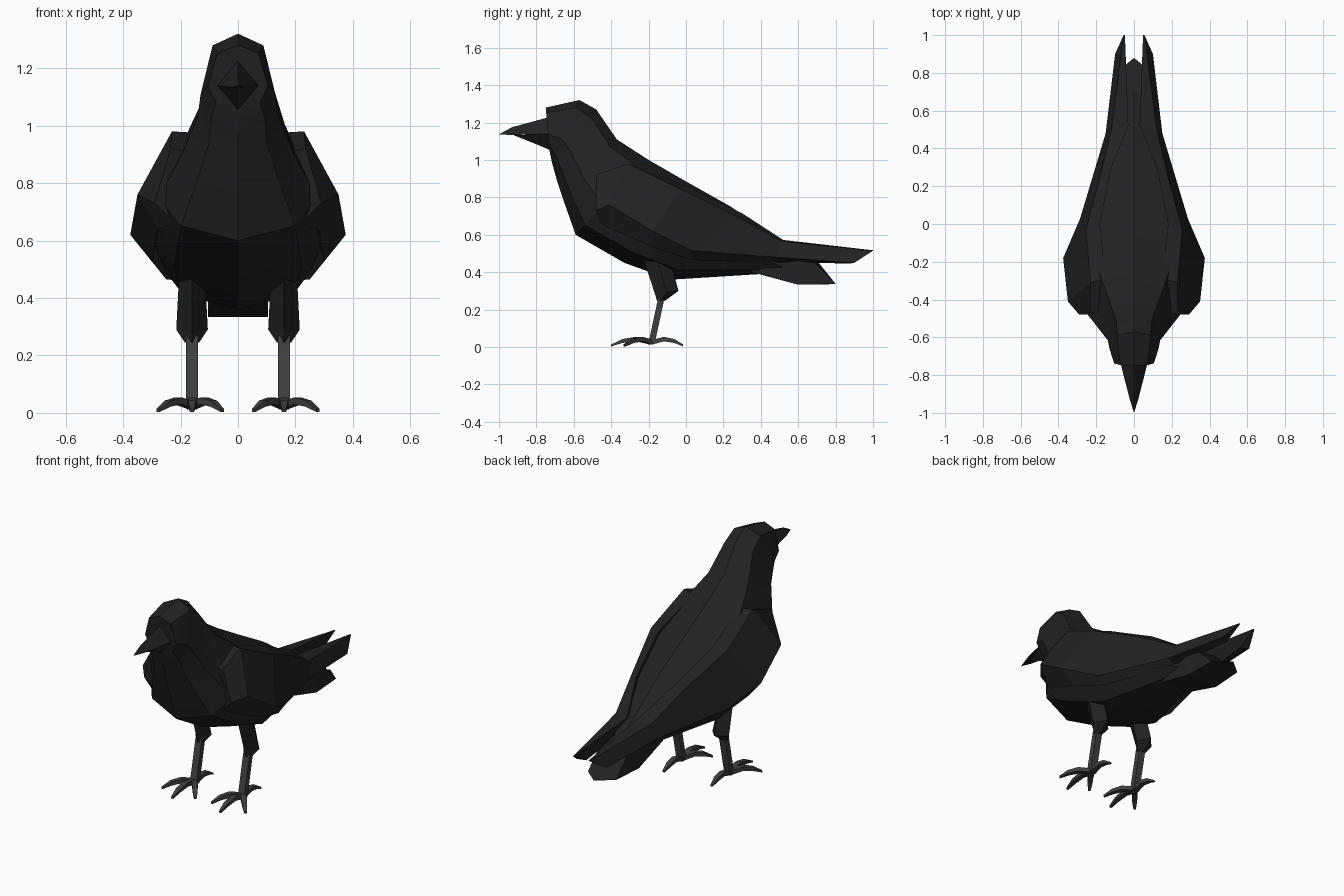
import bpy, bmesh, math
from mathutils import Vector

cube = bpy.data.objects.get("Cube")
if cube:
    bpy.data.objects.remove(cube)


def material(name, colour):
    m = bpy.data.materials.new(name)
    m.use_nodes = True
    m.diffuse_color = (*colour, 1)
    bsdf = m.node_tree.nodes["Principled BSDF"]
    bsdf.inputs["Base Color"].default_value = (*colour, 1)
    bsdf.inputs["Roughness"].default_value = 0.8
    return m


feathers = material("black feathers", (0.016, 0.016, 0.016))
skin = material("dark grey skin", (0.05, 0.05, 0.05))


def loft(name, rings, mat, side=0, smooth=False):
    """Skin a list of equal-sized rings, cap the ends; side=-1 mirrors in x."""
    bm = bmesh.new()
    s = -1 if side < 0 else 1
    rows = [[bm.verts.new((p[0] * s, p[1], p[2])) for p in r] for r in rings]
    n = len(rows[0])
    for a, b in zip(rows, rows[1:]):
        for i in range(n):
            j = (i + 1) % n
            bm.faces.new((a[i], a[j], b[j], b[i]))
    bm.faces.new(rows[0][::-1])
    bm.faces.new(rows[-1])
    bmesh.ops.remove_doubles(bm, verts=bm.verts, dist=0.0005)
    bmesh.ops.recalc_face_normals(bm, faces=bm.faces)
    me = bpy.data.meshes.new(name)
    bm.to_mesh(me)
    bm.free()
    me.materials.append(mat)
    ob = bpy.data.objects.new(name, me)
    bpy.context.collection.objects.link(ob)
    if smooth:
        bpy.ops.object.select_all(action='DESELECT')
        ob.select_set(True)
        bpy.context.view_layer.objects.active = ob
        bpy.ops.object.shade_smooth_by_angle(angle=math.radians(25))
    return ob


def body_ring(ty, tz, by, bz, w):
    """Eight-sided slanted section between a back point and a breast point."""
    half = [(0, 0), (0.68, 0.12), (1, 0.62), (0.72, 0.87), (0, 1)]
    pts = [(x * w, ty + (by - ty) * f, tz + (bz - tz) * f) for x, f in half]
    return pts + [(-x, y, z) for x, y, z in pts[-2:0:-1]]


# Head, breast and back: top y, z, bottom y, z, half width
stations = [
    (-0.75, 1.28, -0.73, 1.05, 0.105),
    (-0.57, 1.32, -0.715, 0.98, 0.13),
    (-0.48, 1.27, -0.69, 0.89, 0.14),
    (-0.37, 1.11, -0.65, 0.77, 0.195),
    (-0.20, 1.00, -0.59, 0.60, 0.275),
    (0.00, 0.885, -0.33, 0.45, 0.31),
    (0.24, 0.75, -0.08, 0.36, 0.265),
    (0.51, 0.565, 0.40, 0.39, 0.12),
    (0.70, 0.45, 0.60, 0.34, 0.07),
]
loft("body", [body_ring(*s) for s in stations], feathers, smooth=True)


# Tail wedge with a pointed end
def tail_ring(w, ty, tz, by, bz, point_top, point_bottom):
    return [(-w, ty, tz), (0, ty + point_top, tz), (w, ty, tz),
            (w, by, bz), (0, by + point_bottom, bz), (-w, by, bz)]


loft("tail", [
    tail_ring(0.09, 0.35, 0.49, 0.35, 0.40, 0, 0),
    tail_ring(0.105, 0.60, 0.46, 0.60, 0.333, 0, 0),
    tail_ring(0.095, 0.69, 0.45, 0.80, 0.337, 0.02, 0.08),
], feathers)

# Beak halves meeting along a level line
bs = [(0.076, -0.72, 1.14), (-0.076, -0.72, 1.14)]
loft("upper_beak", [
    [(0, -0.72, 1.232)] + bs,
    [(0, -0.93, 1.175), (0.022, -0.93, 1.133), (-0.022, -0.93, 1.133)],
    [(0, -1.0, 1.137)] * 3,
], feathers)
loft("lower_beak", [
    [(0, -0.72, 1.05)] + bs,
    [(0, -0.79, 1.08), (0.05, -0.79, 1.138), (-0.05, -0.79, 1.138)],
    [(0, -0.92, 1.132)] * 3,
], feathers)

# Folded wing sections: inner top, outer top, outer low, inner low
wing = [
    [(0.18, -0.47, 0.91), (0.235, -0.48, 0.92), (0.29, -0.48, 0.73), (0.22, -0.46, 0.66)],
    [(0.15, -0.29, 0.975), (0.23, -0.31, 0.98), (0.35, -0.41, 0.76), (0.28, -0.42, 0.64)],
    [(0.18, 0.00, 0.86), (0.255, -0.03, 0.845), (0.375, -0.18, 0.62), (0.30, -0.17, 0.53)],
    [(0.12, 0.30, 0.715), (0.175, 0.27, 0.70), (0.285, 0.03, 0.515), (0.25, 0.03, 0.465)],
    [(0.03, 0.52, 0.572), (0.12, 0.50, 0.567), (0.15, 0.48, 0.48), (0.10, 0.48, 0.45)],
    [(0.048, 1.0, 0.517), (0.055, 1.0, 0.515), (0.10, 0.90, 0.45), (0.05, 0.88, 0.447)],
]


def diamond(x, front, back, hx):
    """Four-sided ring from front (y, z) to back (y, z)."""
    my, mz = (front[0] + back[0]) / 2, (front[1] + back[1]) / 2
    return [(x, *front), (x + hx, my, mz), (x, *back), (x - hx, my, mz)]


def square(c, d, w, h):
    """Rectangular ring about c, upright, across the level direction d."""
    across = Vector((-d[1], d[0], 0)) * w
    up = Vector((0, 0, h))
    return [Vector(c) + across * a + up * b for a, b in ((-1, -1), (1, -1), (1, 1), (-1, 1))]


def toe(name, angle, length, side):
    # Arched toe reaching from the ankle down to a narrow claw
    d = (math.sin(angle), -math.cos(angle))
    path = [(0, 0.025, 0.017), (0.40, 0.042, 0.016), (0.72, 0.032, 0.014), (1, 0.008, 0.007)]
    rings = [square((0.16 + d[0] * t * length, -0.185 + d[1] * t * length, z), d, r, r * 0.75)
             for t, z, r in path]
    loft(name, rings, skin, side)


LX = 0.16
for side, label in ((1, "left"), (-1, "right")):
    loft(label + "_wing", wing, feathers, side)
    # Feathered thigh
    loft(label + "_thigh", [
        diamond(LX, (-0.23, 0.48), (-0.09, 0.48), 0.045),
        diamond(LX, (-0.165, 0.28), (-0.04, 0.30), 0.055),
        diamond(LX, (-0.155, 0.245), (-0.115, 0.245), 0.025),
    ], feathers, side)
    # Bare shank
    loft(label + "_shank", [
        [(LX + a * 0.021, y + b * 0.017, z) for a, b in ((-1, -1), (1, -1), (1, 1), (-1, 1))]
        for y, z in ((-0.13, 0.27), (-0.185, 0.015))
    ], skin, side)
    # Three forward toes and one behind
    toe(label + "_middle_toe", 0, 0.215, side)
    toe(label + "_outer_toe", math.radians(40), 0.185, side)
    toe(label + "_inner_toe", math.radians(-36), 0.18, side)
    toe(label + "_hind_toe", math.pi, 0.17, side)
